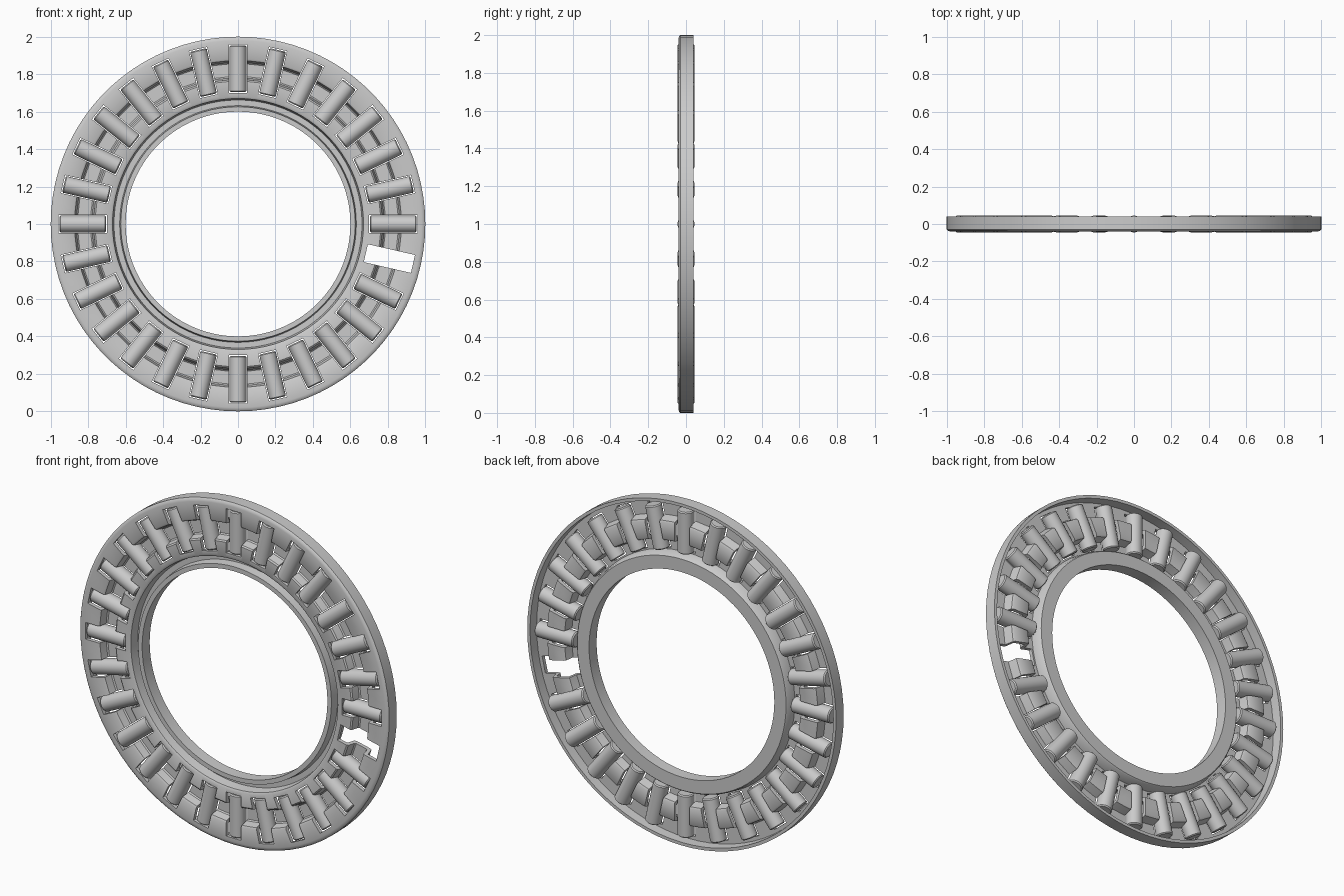
import bpy, bmesh, math
from mathutils import Matrix, Vector

if "Cube" in bpy.data.objects:
    bpy.data.objects.remove(bpy.data.objects["Cube"])

COUNT = 28        # roller pockets
MISSING = 27      # empty pocket, just below the right side
SEG = 84
CENTRE = Vector((0, 0, 1))


def add_object(name, bm):
    bmesh.ops.recalc_face_normals(bm, faces=bm.faces)
    mesh = bpy.data.meshes.new(name)
    bm.to_mesh(mesh)
    bm.free()
    ob = bpy.data.objects.new(name, mesh)
    bpy.context.collection.objects.link(ob)
    return ob


def smooth(ob, angle=35):
    bpy.ops.object.select_all(action='DESELECT')
    ob.select_set(True)
    bpy.context.view_layer.objects.active = ob
    bpy.ops.object.shade_smooth_by_angle(angle=math.radians(angle))


def lathe(name, profile):
    """Spin a closed (radius, y) profile around the y axis through CENTRE."""
    bm = bmesh.new()
    rings = []
    for i in range(SEG):
        a = 2 * math.pi * i / SEG
        rings.append([bm.verts.new((r * math.cos(a), y, 1 + r * math.sin(a)))
                      for r, y in profile])
    n = len(profile)
    for i in range(SEG):
        p, q = rings[i], rings[(i + 1) % SEG]
        for j in range(n):
            k = (j + 1) % n
            bm.faces.new((p[j], p[k], q[k], q[j]))
    return add_object(name, bm)


def spoke(i):
    """Transform taking local +x to the radial direction of pocket i."""
    return Matrix.Translation(CENTRE) @ Matrix.Rotation(-2 * math.pi * i / COUNT, 4, 'Y')


# Pressed sheet cage: front skin from rim to bore, then back skin outwards
front = [(1.0, 0.040), (1.0, -0.030), (0.993, -0.037), (0.98, -0.040),
         (0.882, -0.040), (0.872, -0.034), (0.862, 0.010), (0.855, 0.016),
         (0.787, 0.016), (0.780, 0.010), (0.770, -0.034), (0.762, -0.040),
         (0.680, -0.040), (0.670, -0.034), (0.662, 0.018), (0.632, 0.018),
         (0.626, -0.030), (0.600, -0.030)]
back = [(0.600, 0.040), (0.676, 0.040), (0.682, 0.034), (0.692, -0.018),
        (0.752, -0.018), (0.764, 0.032), (0.774, 0.038), (0.866, 0.038),
        (0.876, 0.032), (0.890, -0.018), (0.980, -0.018), (0.982, 0.040)]
cage = lathe("cage", front + back)

# Pocket cutter
bm = bmesh.new()
for i in range(COUNT):
    m = spoke(i) @ Matrix.Translation((0.829, 0, 0)) @ Matrix.Diagonal((0.258, 0.3, 0.098, 1))
    bmesh.ops.create_cube(bm, size=1, matrix=m)
cutter = add_object("pocket_cutter", bm)
mod = cage.modifiers.new("pockets", 'BOOLEAN')
mod.operation = 'DIFFERENCE'
mod.solver = 'EXACT'
mod.object = cutter
bpy.context.view_layer.objects.active = cage
bpy.ops.object.modifier_apply(modifier=mod.name)
bpy.data.objects.remove(cutter)
smooth(cage)

# Needle rollers with chamfered ends
R, X0, X1, C = 0.045, 0.705, 0.953, 0.006
for i in range(COUNT):
    if i == MISSING:
        continue
    bm = bmesh.new()
    m = spoke(i)
    loops = []
    for x, r in ((X0, R - C), (X0 + C, R), (X1 - C, R), (X1, R - C)):
        loops.append([bm.verts.new(m @ Vector((x, r * math.cos(2 * math.pi * k / 24),
                                               r * math.sin(2 * math.pi * k / 24))))
                      for k in range(24)])
    for p, q in zip(loops, loops[1:]):
        for k in range(24):
            bm.faces.new((p[k], p[(k + 1) % 24], q[(k + 1) % 24], q[k]))
    bm.faces.new(loops[0])
    bm.faces.new(loops[-1])
    smooth(add_object(f"roller_{i:02d}", bm))
